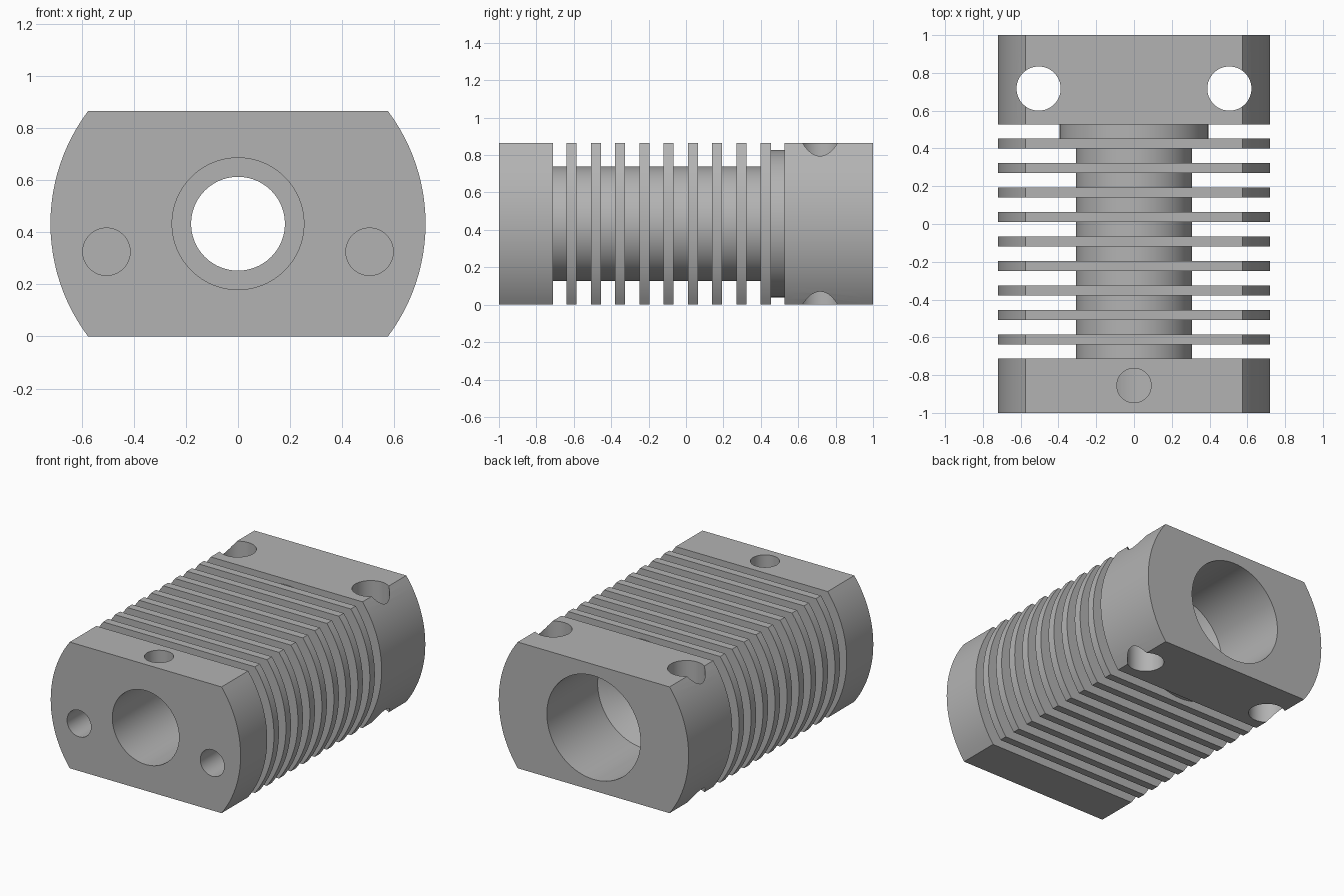
import bpy, bmesh, math
from mathutils import Matrix, Vector

cube = bpy.data.objects.get("Cube")
if cube:
    bpy.data.objects.remove(cube)

HALF_H, SIDE_R = 0.4325, 0.72
MID = Vector((0, 0, HALF_H))

metal = bpy.data.materials.new("grey_metal")
metal.use_nodes = True
GREY = (0.45, 0.45, 0.45, 1)
metal.diffuse_color = GREY
metal.node_tree.nodes["Principled BSDF"].inputs["Base Color"].default_value = GREY


def make_object(name, bm):
    bmesh.ops.recalc_face_normals(bm, faces=bm.faces)
    mesh = bpy.data.meshes.new(name)
    bm.to_mesh(mesh)
    bm.free()
    mesh.materials.append(metal)
    obj = bpy.data.objects.new(name, mesh)
    bpy.context.collection.objects.link(obj)
    return obj


def slab(name, y0, y1):
    """Plate with flat top and bottom and round sides."""
    a = math.asin(HALF_H / SIDE_R)
    steps = 24
    bm = bmesh.new()
    ring = []
    for turn in (0, math.pi):
        for i in range(steps + 1):
            t = turn - a + 2 * a * i / steps
            ring.append(bm.verts.new((SIDE_R * math.cos(t), y0,
                                      HALF_H + SIDE_R * math.sin(t))))
    face = bm.faces.new(ring)
    out = bmesh.ops.extrude_face_region(bm, geom=[face])["geom"]
    bmesh.ops.translate(bm, vec=(0, y1 - y0, 0),
                        verts=[v for v in out if isinstance(v, bmesh.types.BMVert)])
    return make_object(name, bm)


def lathe(name, profile, sides=96):
    """Solid turned around the long axis from (y, radius) pairs."""
    bm = bmesh.new()
    rings = []
    for y, r in profile:
        angles = [math.tau * i / sides for i in range(sides)]
        rings.append([bm.verts.new((r * math.cos(t), y, HALF_H + r * math.sin(t)))
                      for t in angles])
    for a, b in zip(rings, rings[1:]):
        for i in range(sides):
            j = (i + 1) % sides
            bm.faces.new((a[i], a[j], b[j], b[i]))
    bm.faces.new(rings[0])
    bm.faces.new(rings[-1])
    return make_object(name, bm)


def drill(name, centre, radius, depth, axis):
    bm = bmesh.new()
    turn = Matrix.Rotation(math.pi / 2, 4, "X") if axis == "Y" else Matrix()
    bmesh.ops.create_cone(bm, cap_ends=True, segments=48, radius1=radius,
                          radius2=radius, depth=depth,
                          matrix=Matrix.Translation(centre) @ turn)
    return make_object(name, bm)


def combine(body, tool, operation):
    mod = body.modifiers.new(tool.name, "BOOLEAN")
    mod.operation, mod.object, mod.solver = operation, tool, "EXACT"
    bpy.ops.object.modifier_apply(modifier=mod.name)
    bpy.data.objects.remove(tool)


# Core tube with the collar, running into both end blocks
body = lathe("heatsink_body", [(-0.8, 0.307), (0.426, 0.307), (0.426, 0.394), (0.6, 0.394)])
bpy.ops.object.select_all(action="DESELECT")
body.select_set(True)
bpy.context.view_layer.objects.active = body

# End blocks and cooling fins
combine(body, slab("front_block", -1, -0.712), "UNION")
combine(body, slab("back_block", 0.527, 1), "UNION")
for i in range(9):
    y = -0.612 + 0.1298 * i
    combine(body, slab("fin", y - 0.027, y + 0.027), "UNION")

# Stepped bore with a conical shoulder behind the wide back socket
bore = lathe("bore_cutter", [(-1.1, 0.253), (-0.2, 0.253), (-0.2, 0.18),
                             (0.345, 0.18), (0.45, 0.355), (1.1, 0.355)])
combine(body, bore, "DIFFERENCE")

# Mounting holes: vertical through the back block, blind in the front face
for x in (-0.505, 0.505):
    combine(body, drill("back_hole", (x, 0.717, HALF_H), 0.117, 1.2, "Z"), "DIFFERENCE")
    combine(body, drill("front_hole", (x, -1, 0.325), 0.091, 0.5, "Y"), "DIFFERENCE")

# Set screw hole from the top into the bore
combine(body, drill("set_screw_hole", (0, -0.855, 0.75), 0.091, 0.5, "Z"), "DIFFERENCE")

bpy.ops.object.shade_smooth_by_angle(angle=math.radians(25))
